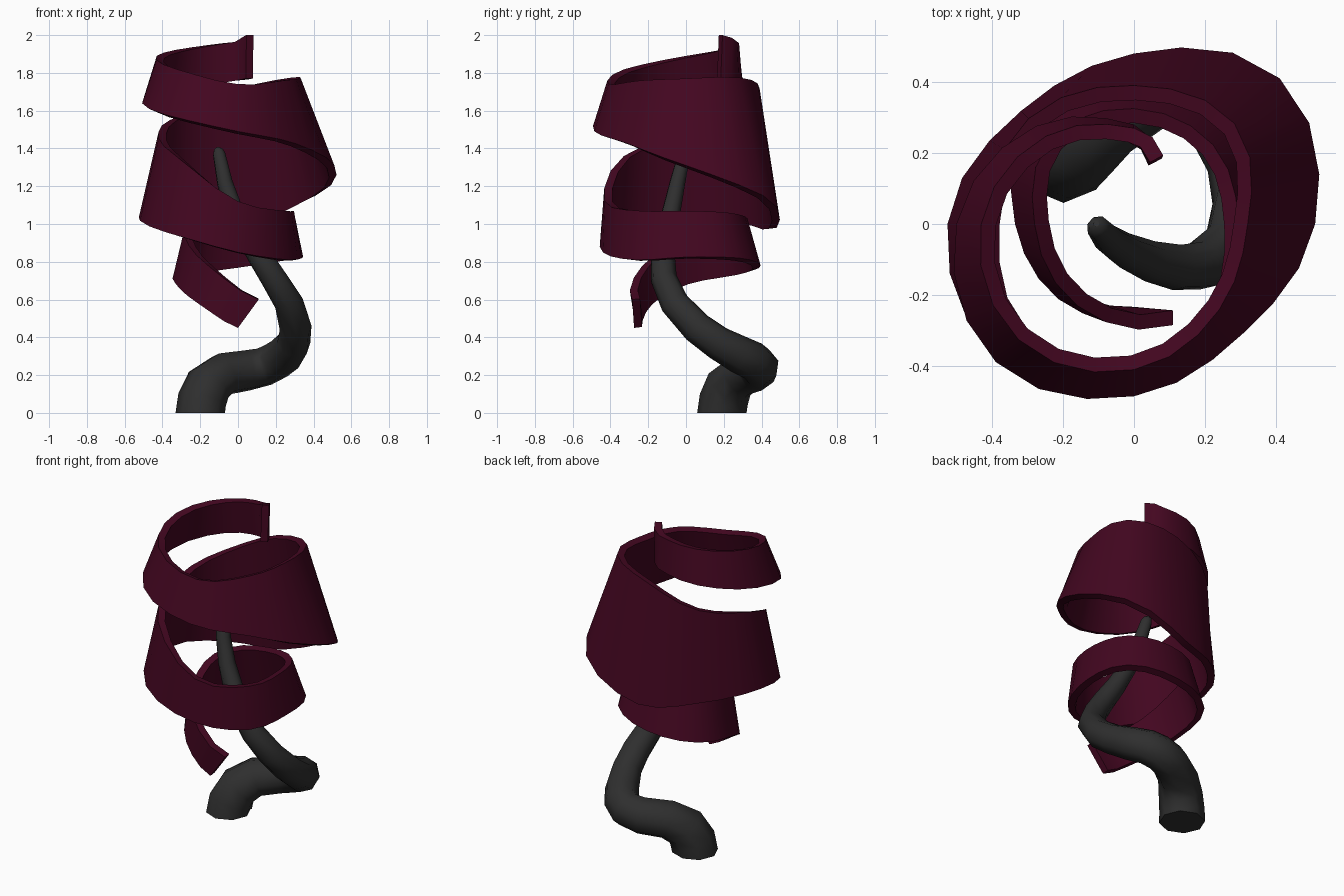
import bpy
import bmesh
from math import cos, sin, radians
from mathutils import Vector

default_cube = bpy.data.objects.get("Cube")
if default_cube:
    bpy.data.objects.remove(default_cube, do_unlink=True)


def make_material(name, colour):
    material = bpy.data.materials.new(name)
    material.use_nodes = True
    material.diffuse_color = colour
    shader = material.node_tree.nodes["Principled BSDF"]
    shader.inputs["Base Color"].default_value = colour
    shader.inputs["Roughness"].default_value = 0.8
    return material


def activate(obj):
    bpy.ops.object.select_all(action="DESELECT")
    obj.select_set(True)
    bpy.context.view_layer.objects.active = obj


def smooth_steps(rows, steps):
    """Blend between control rows with a Catmull-Rom curve."""
    result = []
    last = len(rows) - 1
    for i in range(last):
        p, q, r, s = (Vector(rows[min(max(j, 0), last)]) for j in range(i - 1, i + 3))
        for step in range(steps):
            t = step / steps
            result.append(q + 0.5 * t * (r - p + t * (2 * p - 5 * q + 4 * r - s
                                                      + t * (3 * (q - r) + s - p))))
    result.append(Vector(rows[last]))
    return result


def polar(radius, degrees, height):
    angle = radians(degrees)
    return Vector((radius * cos(angle), radius * sin(angle), height))


maroon = make_material("dark maroon", (0.056, 0.002, 0.0145, 1))
charcoal = make_material("charcoal grey", (0.028, 0.028, 0.028, 1))

# Shade: one ribbon winding upwards, an eighth of a turn per row
# (lower radius, lower height, upper radius, upper height)
ribbon_rows = [
    (.275, .45, .305, .6), (.3, .58, .28, .78), (.335, .69, .28, .93), (.405, .74, .335, 1),
    (.395, .78, .325, 1.03), (.395, .82, .315, 1.06), (.345, .825, .295, 1.07),
    (.38, .81, .35, 1.07), (.44, .85, .43, 1.12), (.535, .955, .465, 1.36),
    (.525, 1.035, .42, 1.49), (.45, 1.01, .42, 1.58), (.48, .98, .39, 1.715),
    (.58, 1.15, .4, 1.775), (.51, 1.31, .32, 1.77), (.435, 1.425, .34, 1.76),
    (.485, 1.49, .41, 1.74), (.55, 1.58, .46, 1.82), (.5, 1.665, .43, 1.89),
    (.39, 1.725, .35, 1.935), (.28, 1.76, .27, 1.965),
]
# Short curled end: extra degrees past the last row, then the same four sizes
ribbon_end = [(12, (.245, 1.765, .25, 1.985)), (23, (.2, 1.77, .21, 2))]
START, TURN, STEPS = -90, -45, 3

sections = []
for i, row in enumerate(smooth_steps(ribbon_rows, STEPS)):
    angle = START + TURN * i / STEPS
    lean = max(0, 21 * (1 - i / (2 * STEPS)))  # slanted cut at the lower end
    sections.append((angle, angle + lean, row))
last_angle = sections[-1][0]
for extra, row in ribbon_end:
    sections.append((last_angle - extra, last_angle - extra, row))

bm = bmesh.new()
previous = None
for low_angle, high_angle, (low_r, low_z, high_r, high_z) in sections:
    edge = (bm.verts.new(polar(low_r, low_angle, low_z)),
            bm.verts.new(polar(high_r, high_angle, high_z)))
    if previous:
        # wound so that the normal points away from the axis
        bm.faces.new((edge[0], previous[0], previous[1], edge[1]))
    previous = edge
mesh = bpy.data.meshes.new("spiral_shade")
bm.to_mesh(mesh)
bm.free()
shade = bpy.data.objects.new("spiral_shade", mesh)
bpy.context.collection.objects.link(shade)
mesh.materials.append(maroon)

# Give the ribbon its wall thickness on the inside
wall = shade.modifiers.new("wall", "SOLIDIFY")
wall.thickness = 0.042
wall.offset = -1
wall.use_even_offset = True
activate(shade)
bpy.ops.object.modifier_apply(modifier=wall.name)
bpy.ops.object.shade_smooth_by_angle(angle=radians(40))

# Stem: a tapering corkscrew tube (x, y, z, radius)
stem_points = [
    (-.2, .19, 0, .132), (-.19, .2, .07, .13), (-.155, .23, .15, .126), (-.08, .295, .205, .116),
    (.05, .375, .225, .11), (.14, .388, .245, .106), (.2, .355, .275, .103),
    (.25, .28, .31, .1), (.295, .17, .37, .09),
    (.305, .06, .45, .085), (.27, -.06, .58, .077), (.19, -.117, .71, .07),
    (.12, -.122, .82, .065), (.045, -.105, .94, .058), (-.025, -.075, 1.08, .05),
    (-.07, -.045, 1.22, .043), (-.1, -.01, 1.37, .034), (-.105, -.003, 1.395, .024),
    (-.106, 0, 1.405, .008),
]
curve = bpy.data.curves.new("twisted_stem", "CURVE")
curve.dimensions = "3D"
curve.bevel_depth = 1
curve.bevel_resolution = 2
curve.use_fill_caps = True
spline = curve.splines.new("POLY")
spline.points.add(len(stem_points) - 1)
for point, (x, y, z, radius) in zip(spline.points, stem_points):
    point.co = (x, y, z, 1)
    point.radius = radius
stem = bpy.data.objects.new("twisted_stem", curve)
bpy.context.collection.objects.link(stem)
curve.materials.append(charcoal)
activate(stem)
bpy.ops.object.convert(target="MESH")
# Level the foot so that it rests on the ground
for vertex in stem.data.vertices:
    if vertex.co.z < 0.03:
        vertex.co.z = 0
bpy.ops.object.shade_smooth_by_angle(angle=radians(50))
